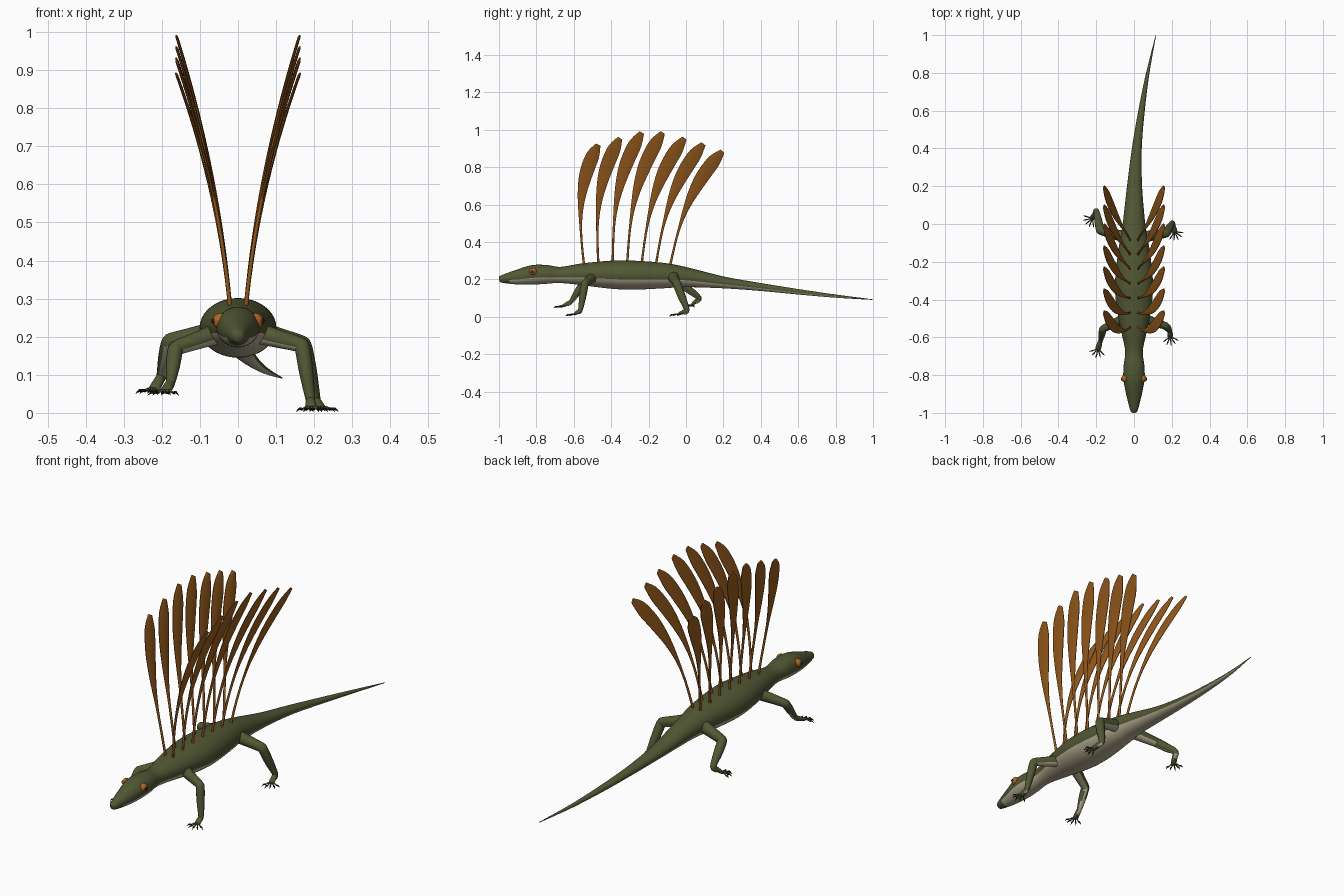
import bpy, bmesh, math
from mathutils import Vector, Matrix

old = bpy.data.objects.get("Cube")
if old:
    bpy.data.objects.remove(old, do_unlink=True)


def material(name, rgb):
    m = bpy.data.materials.new(name)
    m.use_nodes = True
    m.diffuse_color = (*rgb, 1)
    bsdf = next(n for n in m.node_tree.nodes if n.type == 'BSDF_PRINCIPLED')
    bsdf.inputs["Base Color"].default_value = (*rgb, 1)
    return m


GREEN = material("olive_skin", (0.083, 0.096, 0.034))
BELLY = material("pale_belly", (0.47, 0.42, 0.29))
ORANGE = material("rust_blade", (0.31, 0.105, 0.012))
EYE = material("amber_eye", (0.42, 0.13, 0.015))
DARK = material("dark_claw", (0.012, 0.011, 0.009))


def smooth_path(rows, steps):
    """Pass a smooth curve through rows of numbers."""
    rows = [Vector(r) for r in rows]
    out = []
    for i in range(len(rows) - 1):
        a, b = rows[max(i - 1, 0)], rows[i]
        c, d = rows[i + 1], rows[min(i + 2, len(rows) - 1)]
        for k in range(steps):
            t = k / steps
            out.append(0.5 * (2 * b + (c - a) * t + (2 * a - 5 * b + 4 * c - d) * t ** 2
                              + (3 * b - a - 3 * c + d) * t ** 3))
    return out + [rows[-1]]


def loft(bm, rows, ref, sides=12, steps=1, mat=0, pale=None):
    """Skin ellipses along rows of x, y, z, radius along ref, radius across it."""
    rows = smooth_path(rows, steps)
    pts = [Vector(r[:3]) for r in rows]
    rings, faces = [], []
    for i, r in enumerate(rows):
        tan = (pts[min(i + 1, len(pts) - 1)] - pts[max(i - 1, 0)]).normalized()
        u = (Vector(ref) - tan * tan.dot(Vector(ref))).normalized()
        v = tan.cross(u)
        ring = []
        for k in range(sides):
            a = math.tau * k / sides
            ring.append(bm.verts.new(pts[i] + u * r[3] * math.cos(a) + v * r[4] * math.sin(a)))
        rings.append(ring)
    for p, q in zip(rings, rings[1:]):
        for k in range(sides):
            n = (k + 1) % sides
            faces.append(bm.faces.new((p[k], p[n], q[n], q[k])))
    faces += [bm.faces.new(rings[0][::-1]), bm.faces.new(rings[-1])]
    for f in faces:
        f.normal_update()
        f.material_index = 1 if pale and pale(f) else mat


def finish(bm, name, mats, angle=50):
    bmesh.ops.recalc_face_normals(bm, faces=bm.faces)
    me = bpy.data.meshes.new(name)
    bm.to_mesh(me)
    bm.free()
    for m in mats:
        me.materials.append(m)
    ob = bpy.data.objects.new(name, me)
    bpy.context.collection.objects.link(ob)
    bpy.ops.object.select_all(action='DESELECT')
    ob.select_set(True)
    bpy.context.view_layer.objects.active = ob
    bpy.ops.object.shade_smooth_by_angle(angle=math.radians(angle))


# Head, trunk and tail: y, x, bottom, top, half width
profile = [
    (-1.0, 0, .193, .207, .006), (-.985, 0, .182, .222, .02), (-.9, 0, .172, .252, .042),
    (-.82, 0, .172, .276, .056), (-.75, 0, .176, .277, .055), (-.67, 0, .18, .267, .047),
    (-.55, 0, .168, .286, .072), (-.4, 0, .15, .3, .097), (-.28, 0, .145, .3, .099),
    (-.12, 0, .152, .288, .08), (0, 0, .158, .265, .06), (.2, .003, .152, .215, .04),
    (.4, .015, .138, .18, .026), (.6, .04, .119, .148, .017), (.8, .073, .102, .119, .009),
    (1.0, .116, .09, .093, .0012)]
bm = bmesh.new()
loft(bm, [(x, y, (lo + hi) / 2, w, (hi - lo) / 2) for y, x, lo, hi, w in profile],
     (1, 0, 0), sides=40, steps=6,
     pale=lambda f: f.normal.z < -.36 and f.calc_center_median().y > -.95)
finish(bm, "body", [GREEN, BELLY])

# Eyes with pupils
for side, word in ((1, "left"), (-1, "right")):
    for part, x, y, r, mat in (("eye", .046, -.818, .021, EYE), ("pupil", .062, -.822, .008, DARK)):
        bm = bmesh.new()
        bmesh.ops.create_uvsphere(bm, u_segments=16, v_segments=10, radius=r,
                                  matrix=Matrix.Translation((side * x, y, .241)))
        finish(bm, f"{word}_{part}", [mat])

# Legs: shoulder, elbow, wrist, palm end, toe direction, thickness
legs = {
    "front_left": ((.05, -.5, .21), (.168, -.54, .178), (.19, -.565, .035),
                   (.192, -.595, .014), (.1, -1), .88),
    "front_right": ((-.05, -.5, .21), (-.164, -.555, .17), (-.177, -.615, .08),
                    (-.19, -.66, .057), (-.25, -1), .88),
    "rear_left": ((.04, -.07, .215), (.17, -.05, .18), (.203, .005, .035),
                  (.215, -.04, .014), (.45, -1), 1),
    "rear_right": ((-.04, -.07, .215), (-.178, -.035, .187), (-.2, .07, .1),
                   (-.22, .03, .062), (-.7, -.6), 1)}
for name, (hip, knee, wrist, palm, aim, s) in legs.items():
    hip, knee, wrist, palm = map(Vector, (hip, knee, wrist, palm))
    bm = bmesh.new()
    joints = [(hip, .032), (hip.lerp(knee, .55), .026), (hip.lerp(knee, .93), .023),
              (knee.lerp(wrist, .07), .023), (knee.lerp(wrist, .5), .021), (wrist, .014),
              (wrist.lerp(palm, .4) - Vector((0, 0, .004)), .012)]
    loft(bm, [(*p, r * s, r * s) for p, r in joints], (0, 1, 0), steps=4,
         pale=lambda f: f.normal.z < -.55)
    # Flat foot
    mid = wrist.lerp(palm, .5)
    loft(bm, [(*wrist, .011, .011), (*mid, .014, .011), (*palm, .015, .007),
              (*(palm + (palm - mid) * .25), .008, .004)], (1, 0, 0), sides=10, steps=3)
    # Five slender toes with hooked claws
    for k in range(-2, 3):
        d = Matrix.Rotation(k * .5, 3, 'Z') @ Vector((*aim, 0)).normalized()
        knuckle = palm + d * .016 + Vector((0, 0, .001))
        tip = palm + d * .03 - Vector((0, 0, .005))
        loft(bm, [(*palm, .004, .004), (*knuckle, .0035, .0035), (*tip, .0025, .0025)],
             (0, 0, 1), sides=8, steps=2)
        loft(bm, [(*tip, .004, .004), (*(tip + d * .009 + Vector((0, 0, .002))), .0035, .0035),
                  (*(tip + d * .02 - Vector((0, 0, .006))), .0005, .0005)],
             (0, 0, 1), sides=6, steps=2, mat=2)
    finish(bm, name + "_leg", [GREEN, BELLY, DARK])

# Paired row of tall back blades: tip height and backward lean of each
blades = [(.92, -.07), (.955, -.03), (.985, .01), (.985, .045),
          (.955, .085), (.925, .11), (.885, .135)]
widths = [(0, .007), (.2, .006), (.35, .008), (.48, .015), (.6, .025),
          (.72, .035), (.82, .039), (.92, .036), (1, .014)]
for i, (top, lean) in enumerate(blades):
    base = -.545 + .0765 * i
    for side, word in ((1, "left"), (-1, "right")):
        bm = bmesh.new()
        loft(bm, [(0, base + lean * t + .146 * t ** 3, .27 + (top - .27) * t,
                   .0055 - .0015 * t, w) for t, w in widths],
             (1, 0, 0), sides=10, steps=3)
        # Bend the flat blade outwards with height
        for v in bm.verts:
            t = (v.co.z - .27) / (top - .27)
            v.co.x += side * (.02 + .06 * t + .08 * t * t)
        finish(bm, f"{word}_back_blade_{i + 1}", [ORANGE], angle=60)
